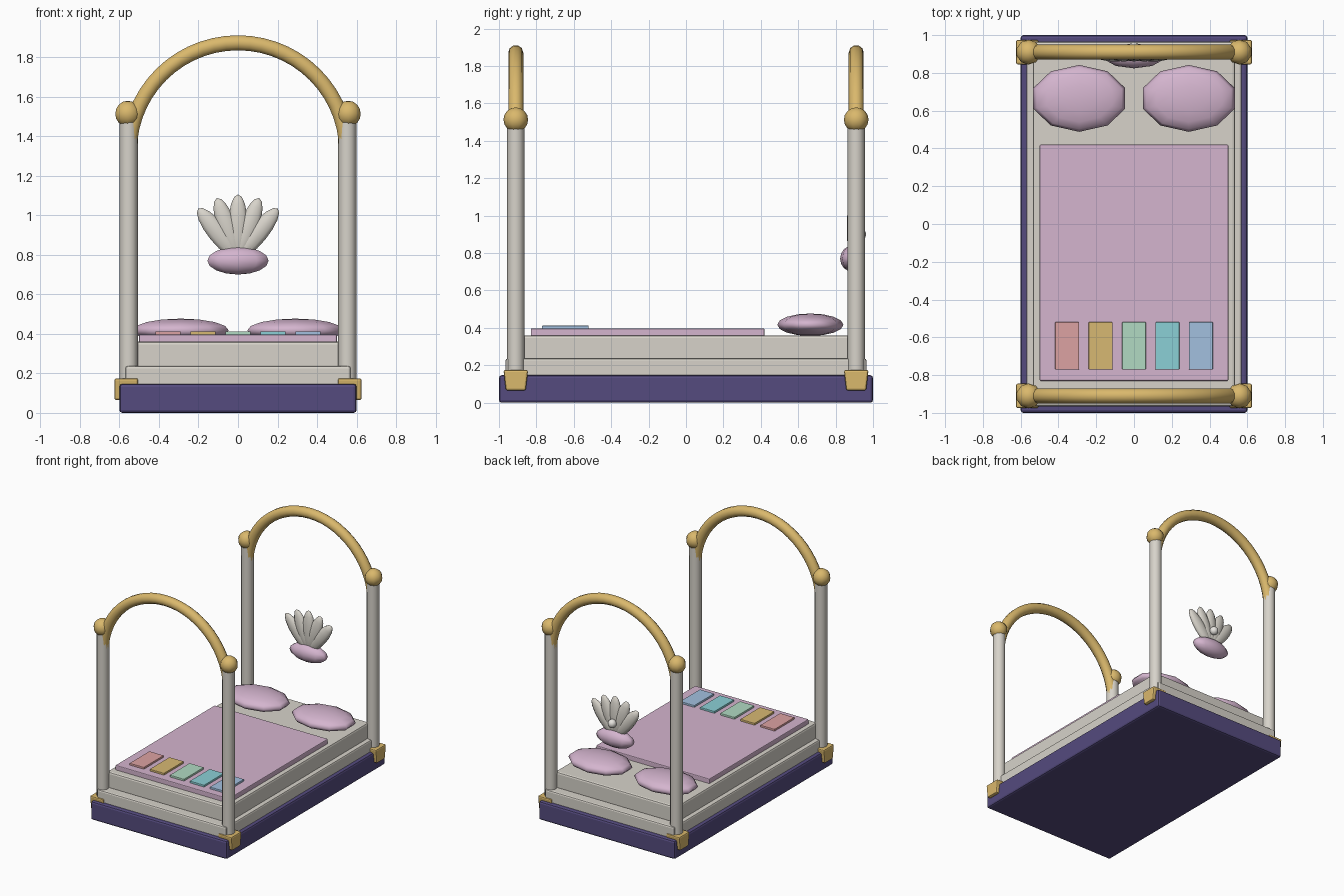
import bpy, bmesh, math
from mathutils import Matrix, Vector

cube = bpy.data.objects.get("Cube")
if cube:
    bpy.data.objects.remove(cube, do_unlink=True)


def material(name, rgb):
    m = bpy.data.materials.new(name)
    m.use_nodes = True
    m.diffuse_color = (*rgb, 1)
    m.node_tree.nodes["Principled BSDF"].inputs["Base Color"].default_value = (*rgb, 1)
    return m


CREAM = material("cream", (.68, .65, .59))
PINK = material("soft pink", (.66, .46, .62))
GOLD = material("gold", (.70, .48, .15))
PURPLE = material("deep purple", (.09, .07, .21))
PEARL = material("pearl white", (.80, .78, .74))
TILES = [
    material("coral", (.72, .36, .36)),
    material("mustard", (.68, .48, .17)),
    material("mint", (.44, .70, .54)),
    material("turquoise", (.26, .63, .67)),
    material("sky blue", (.36, .53, .74)),
]


def finish(name, bm, mat, smooth=False):
    bmesh.ops.recalc_face_normals(bm, faces=bm.faces[:])
    mesh = bpy.data.meshes.new(name)
    for f in bm.faces:
        f.smooth = smooth and len(f.verts) < 5
    bm.to_mesh(mesh)
    bm.free()
    mesh.materials.append(mat)
    ob = bpy.data.objects.new(name, mesh)
    bpy.context.collection.objects.link(ob)
    return ob


def box(name, lo, hi, mat, bevel, taper=1):
    """Bevelled box between two corners; taper narrows the bottom along y."""
    lo, hi = Vector(lo), Vector(hi)
    bm = bmesh.new()
    bmesh.ops.create_cube(bm, size=1)
    for v in bm.verts:
        if v.co.z < 0:
            v.co.y *= taper
    size = hi - lo
    bmesh.ops.transform(bm, verts=bm.verts[:],
                        matrix=Matrix.Translation((lo + hi) / 2) @ Matrix.Diagonal((*size, 1)))
    bmesh.ops.bevel(bm, geom=bm.edges[:], offset=bevel, segments=2,
                    profile=.5, affect='EDGES')
    return finish(name, bm, mat)


def ball(name, centre, radii, mat, turn=0, segments=10, rings=8):
    """Ellipsoid, optionally turned about the y axis."""
    bm = bmesh.new()
    bmesh.ops.create_uvsphere(bm, u_segments=segments, v_segments=rings, radius=1)
    bmesh.ops.transform(bm, verts=bm.verts[:], matrix=Matrix.Translation(centre)
                        @ Matrix.Rotation(turn, 4, 'Y') @ Matrix.Diagonal((*radii, 1)))
    return finish(name, bm, mat, True)


# Stacked bed body
box("base", (-.6, -1, 0), (.6, 1, .147), PURPLE, .015)
box("bed_frame", (-.57, -.965, .13), (.57, .965, .237), CREAM, .012)
box("mattress", (-.535, -.89, .225), (.535, .89, .36), CREAM, .014)
box("blanket", (-.5, -.83, .35), (.5, .42, .397), PINK, .006)

# Row of coloured patches at the foot of the blanket
for i, mat in enumerate(TILES):
    x = (i - 2) * .177
    box(f"patch_{i + 1}", (x - .063, -.77, .39), (x + .063, -.52, .412), mat, .003)

# Pillows
for side, s in (("left", 1), ("right", -1)):
    ball(f"{side}_pillow", (s * .29, .665, .417), (.256, .177, .06), PINK)

# Corner posts with finials and brackets, joined by an arch at each end
POST_X, POST_Y, ARCH_Z = .553, .91, 1.322
for end, e in (("front", -1), ("back", 1)):
    for side, s in (("left", 1), ("right", -1)):
        x, y = s * POST_X, e * POST_Y
        bm = bmesh.new()
        bmesh.ops.create_cone(bm, cap_ends=True, segments=12, radius1=.046, radius2=.046,
                              depth=1.4, matrix=Matrix.Translation((x, y, .8)))
        finish(f"{end}_{side}_post", bm, CREAM, True)
        ball(f"{end}_{side}_finial", (s * .558, y, 1.513), (.066,) * 3, GOLD)
        box(f"{end}_{side}_bracket", (s * .565 - .06, y - .066, .065),
            (s * .565 + .06, y + .066, .175), GOLD, .01, taper=.8)

    bm = bmesh.new()
    ring = bmesh.ops.create_circle(bm, cap_ends=True, segments=10, radius=.04,
                                   matrix=Matrix.Translation((.55, e * POST_Y, ARCH_Z)))
    bmesh.ops.spin(bm, geom=bm.faces[:] + bm.edges[:] + bm.verts[:],
                   cent=(0, e * POST_Y, ARCH_Z), axis=(0, -1, 0),
                   angle=math.pi, steps=28, use_duplicate=False)
    finish(f"{end}_arch", bm, GOLD, True)

# Scallop ornament at the head: fanned ribs, cushion and pearl
ROOT, LENGTH = Vector((0, .89, .785)), .16
for i in range(-2, 3):
    turn = math.radians(19.5 * i)
    direction = Vector((math.sin(turn), 0, math.cos(turn)))
    ball(f"shell_rib_{i + 3}", ROOT + direction * LENGTH, (.052, .03, LENGTH), CREAM, turn)
ball("shell_cushion", (0, .89, .77), (.163, .066, .07), PINK)
ball("pearl", (0, .93, .9), (.033,) * 3, PEARL)
